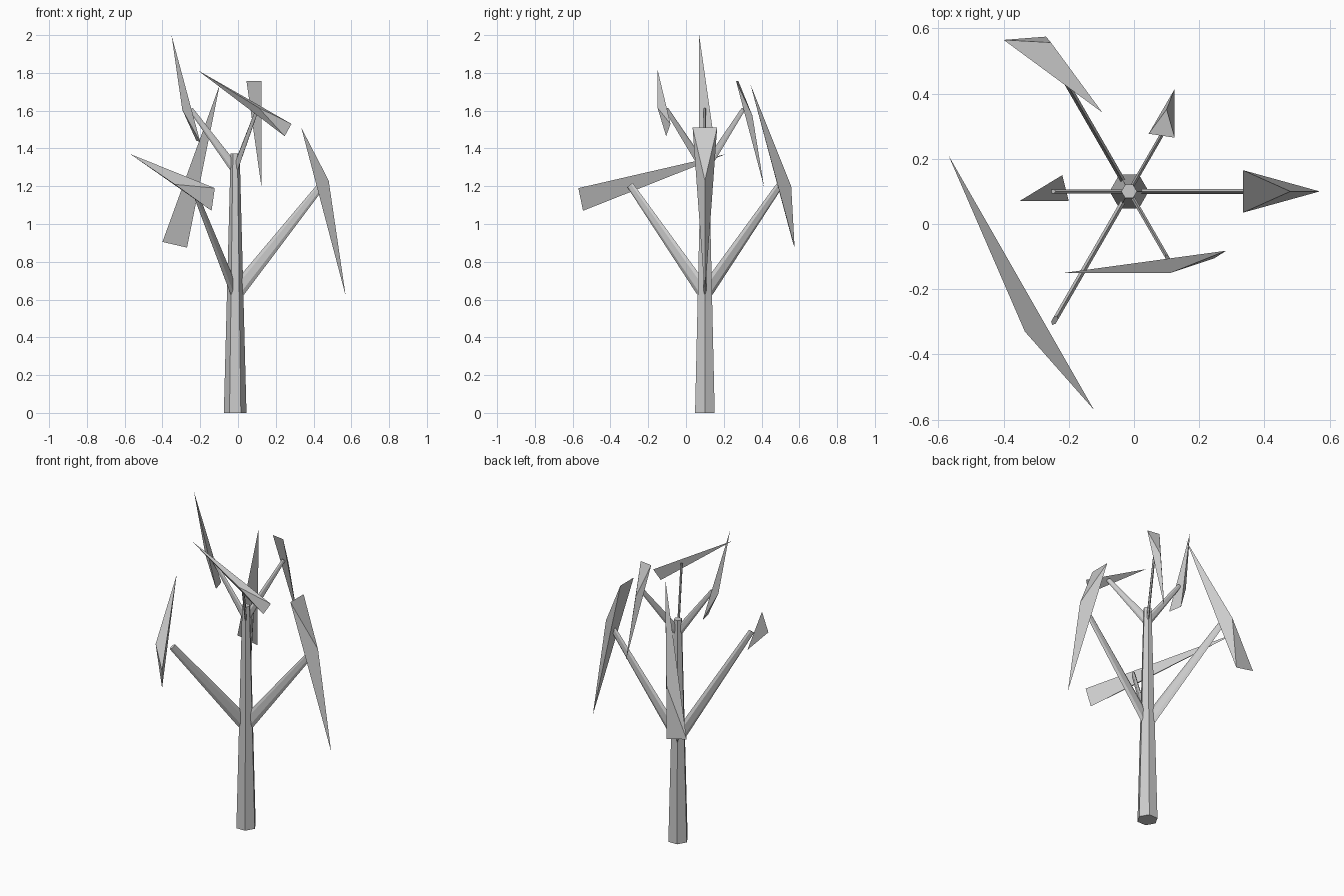
import bpy, bmesh, math
from mathutils import Vector, Matrix

if "Cube" in bpy.data.objects:
    bpy.data.objects.remove(bpy.data.objects["Cube"])

CENTRE = Vector((-0.015, 0.1, 0))


def finish(name, bm):
    bmesh.ops.recalc_face_normals(bm, faces=bm.faces)
    mesh = bpy.data.meshes.new(name)
    bm.to_mesh(mesh)
    bm.free()
    ob = bpy.data.objects.new(name, mesh)
    bpy.context.collection.objects.link(ob)
    return ob


def loft(name, rings):
    bm = bmesh.new()
    loops = [[bm.verts.new(p) for p in ring] for ring in rings]
    n = len(loops[0])
    for a, b in zip(loops, loops[1:]):
        for i in range(n):
            bm.faces.new((a[i], a[(i + 1) % n], b[(i + 1) % n], b[i]))
    bm.faces.new(loops[0][::-1])
    bm.faces.new(loops[-1])
    return finish(name, bm)


def hexagon(centre, u, v):
    return [centre + u * math.cos(k * math.pi / 3) + v * math.sin(k * math.pi / 3)
            for k in range(6)]


def branch(name, angle, start, end, r0, r1, flat):
    # flattened tapered limb; start and end are (radius, height)
    out = Vector((math.cos(angle), math.sin(angle), 0))
    side = Vector((-out.y, out.x, 0))
    p = [CENTRE + out * r + Vector((0, 0, z)) for r, z in (start, end)]
    up = (p[1] - p[0]).normalized().cross(side)
    loft(name, [hexagon(c, up * r, side * flat) for c, r in zip(p, (r0, r1))])


def leaf(name, points):
    # three-sided spike: two base corners, outer ridge point, tip
    bm = bmesh.new()
    v = [bm.verts.new(p) for p in points]
    for f in ((0, 1, 2), (0, 2, 3), (2, 1, 3), (1, 0, 3)):
        bm.faces.new([v[i] for i in f])
    finish(name, bm)


# trunk
loft("trunk", [hexagon(CENTRE + Vector((0, 0, z)), Vector((r, 0, 0)), Vector((0, r, 0)))
               for z, r in ((0, 0.06), (1.372, 0.024))])

# lower and upper branches
for i in range(3):
    a = math.radians(120 * i)
    branch(f"lower_branch_{i}", a, (0.015, 0.65), (0.457, 1.205), 0.04, 0.02, 0.009)
    branch(f"upper_branch_{i}", a + math.pi / 3, (0.0, 1.29), (0.235, 1.608), 0.025, 0.012, 0.007)

# lower leaves
leaf("lower_leaf_0", [(0.335, 0.035, 1.51), (0.335, 0.165, 1.51), (0.48, 0.1, 1.23), (0.57, 0.1, 0.62)])
leaf("lower_leaf_1", [(-0.4, 0.565, 0.905), (-0.27, 0.575, 0.875), (-0.255, 0.557, 1.2), (-0.097, 0.342, 1.737)])
leaf("lower_leaf_2", [(-0.14, -0.545, 1.07), (-0.123, -0.57, 1.19), (-0.335, -0.33, 1.21), (-0.57, 0.212, 1.37)])

# upper leaves
leaf("upper_leaf_0", [(0.045, 0.277, 1.757), (0.125, 0.265, 1.757), (0.1, 0.352, 1.573), (0.124, 0.413, 1.197)])
leaf("upper_leaf_1", [(-0.2, 0.07, 1.435), (-0.22, 0.15, 1.44), (-0.295, 0.103, 1.605), (-0.352, 0.07, 2.0)])
leaf("upper_leaf_2", [(0.283, -0.082, 1.53), (0.247, -0.105, 1.465), (0.11, -0.151, 1.615), (-0.215, -0.15, 1.815)])
